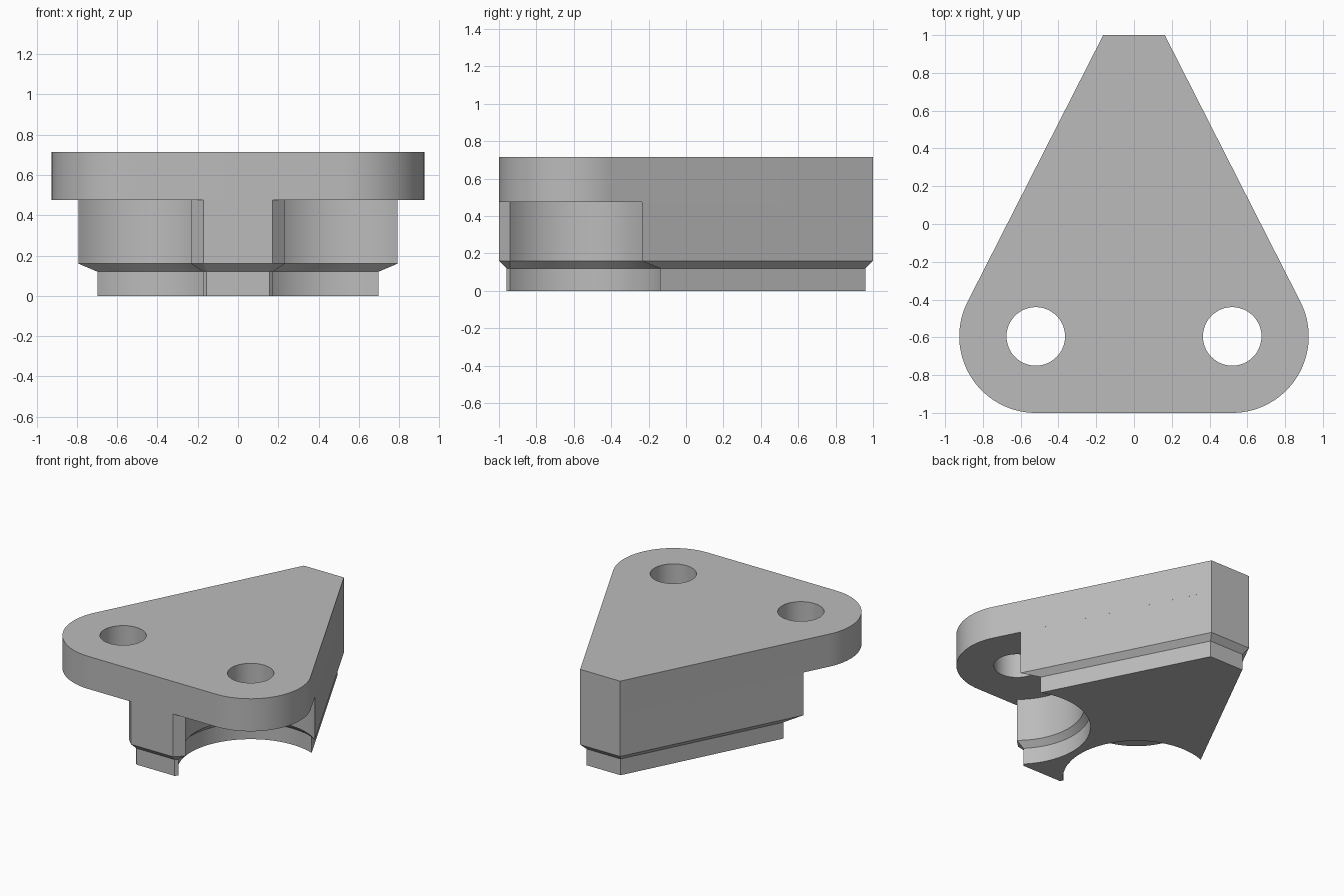
import bpy, bmesh
from math import sin, cos, acos, radians, pi, sqrt

cube = bpy.data.objects.get("Cube")
if cube:
    bpy.data.objects.remove(cube, do_unlink=True)

HOLE_X, HOLE_Y = 0.52, -0.595      # bolt hole centre on the left side
LUG_R, HOLE_R, RELIEF_R = 0.405, 0.155, 0.45
SLOPE = radians(26.97)             # direction the long side faces
TIP_X = 0.163
Z_STEP, Z_CHAMFER, Z_PLATE, Z_TOP = 0.12, 0.16, 0.475, 0.715

grey = bpy.data.materials.new("grey")
grey.use_nodes = True
grey.diffuse_color = (0.5, 0.5, 0.5, 1)
grey.node_tree.nodes["Principled BSDF"].inputs["Base Color"].default_value = (0.5, 0.5, 0.5, 1)


def arc(radius, start, end, steps):
    angles = [start + (end - start) * i / steps for i in range(steps + 1)]
    return [(HOLE_X + radius * cos(a), HOLE_Y + radius * sin(a)) for a in angles]


def mirrored(half):
    """Close a left half, listed from front to back, into a full outline."""
    return half + [(-x, y) for x, y in reversed(half)]


def finish(name, bm):
    bmesh.ops.recalc_face_normals(bm, faces=bm.faces)
    mesh = bpy.data.meshes.new(name)
    bm.to_mesh(mesh)
    bm.free()
    mesh.materials.append(grey)
    obj = bpy.data.objects.new(name, mesh)
    bpy.context.collection.objects.link(obj)
    bpy.ops.object.select_all(action='DESELECT')
    obj.select_set(True)
    bpy.context.view_layer.objects.active = obj
    bpy.ops.object.shade_smooth_by_angle(angle=radians(25))


# Top plate: rounded triangle with two bolt holes
bm = bmesh.new()
outline = mirrored(arc(LUG_R, -pi / 2, SLOPE, 32) + [(TIP_X, 1)])
hole = arc(HOLE_R, 0, 2 * pi, 48)[:-1]
edges = []
for loop in (outline, hole, [(-x, y) for x, y in hole]):
    verts = [bm.verts.new((x, y, Z_PLATE)) for x, y in loop]
    edges += [bm.edges.new((verts[i - 1], verts[i])) for i in range(len(verts))]
bmesh.ops.triangle_fill(bm, edges=edges, use_beauty=True)
bmesh.ops.dissolve_limit(bm, angle_limit=radians(1), verts=[], edges=bm.edges[:])
grown = bmesh.ops.extrude_face_region(bm, geom=bm.faces[:], use_keep_orig=True)["geom"]
bmesh.ops.translate(bm, vec=(0, 0, Z_TOP - Z_PLATE),
                    verts=[v for v in grown if isinstance(v, bmesh.types.BMVert)])
finish("top_plate", bm)


# Body: same triangle with round reliefs below the holes, stepped in at the foot
def body_outline(inset):
    radius = RELIEF_R + inset
    nose = 1.172 - inset * sqrt(2)           # clipped front corner, x - y
    nose_gap = (nose - HOLE_X + HOLE_Y) / sqrt(2)
    start = 2 * pi - pi / 4 - acos(nose_gap / radius)
    end = SLOPE + acos((LUG_R - inset) / radius)
    side = HOLE_X * cos(SLOPE) + HOLE_Y * sin(SLOPE) + LUG_R - inset
    back = 1 - inset
    tip = ((side - back * sin(SLOPE)) / cos(SLOPE), back)
    return mirrored([(nose - back, -back)] + arc(radius, start, end, 48) + [tip])


bm = bmesh.new()
rings = []
for inset, z in ((0.04, 0), (0.04, Z_STEP), (0, Z_CHAMFER), (0, Z_PLATE)):
    rings.append([bm.verts.new((x, y, z)) for x, y in body_outline(inset)])
for low, high in zip(rings, rings[1:]):
    for i in range(len(low)):
        bm.faces.new((low[i - 1], low[i], high[i], high[i - 1]))
bm.faces.new(rings[0])
bm.faces.new(rings[-1])
finish("body", bm)
